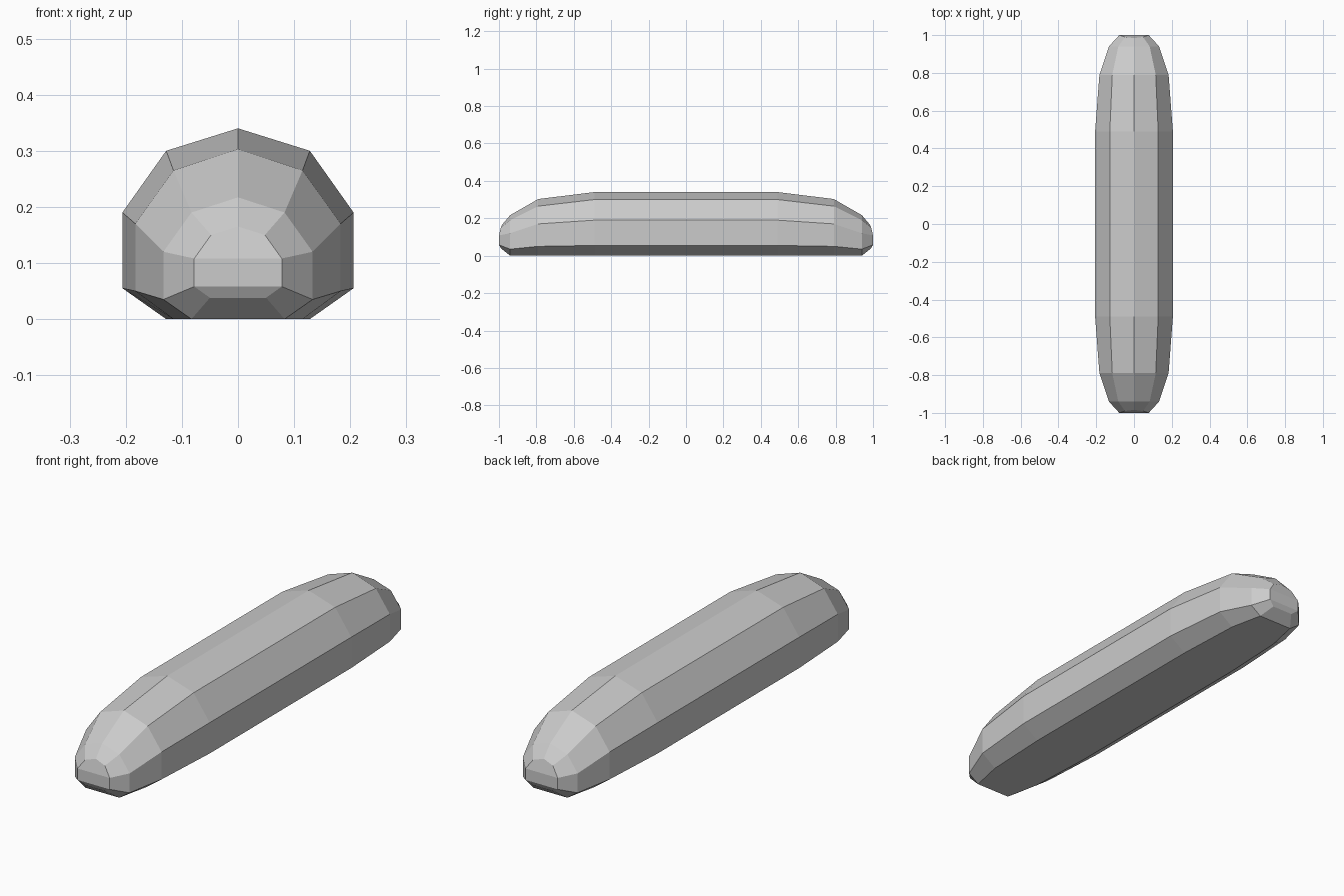
import bpy
import bmesh

cube = bpy.data.objects.get("Cube")
if cube:
    bpy.data.objects.remove(cube)

grey = bpy.data.materials.new("light grey")
grey.use_nodes = True
colour = (0.6, 0.6, 0.6, 1)
grey.diffuse_color = colour
grey.node_tree.nodes["Principled BSDF"].inputs["Base Color"].default_value = colour

# Half cross-sections from base to crest as (x, z), with distance from the middle
SECTIONS = [
    (0.49, [(0.128, 0), (0.206, 0.055), (0.206, 0.19), (0.128, 0.30), (0, 0.34)]),
    (0.79, [(0.115, 0), (0.183, 0.05), (0.183, 0.17), (0.115, 0.265), (0, 0.303)]),
    (0.94, [(0.083, 0), (0.133, 0.035), (0.133, 0.12), (0.083, 0.19), (0, 0.217)]),
    (1.0, [(0.05, 0.038), (0.078, 0.058), (0.078, 0.108), (0.048, 0.15), (0, 0.165)]),
]
# The tip leans back slightly above and below its upright middle band
TIP_LEAN = [0.012, 0, 0, 0.01, 0.016]

bm = bmesh.new()


def add_ring(half, y, lean, side):
    right = [bm.verts.new((x, side * (y - d), z)) for (x, z), d in zip(half, lean)]
    left = [bm.verts.new((-x, side * (y - d), z))
            for (x, z), d in list(zip(half, lean))[-2::-1]]
    return right + left


def bridge(a, b):
    for i in range(len(a)):
        j = (i + 1) % len(a)
        bm.faces.new((a[i], a[j], b[j], b[i]))


def add_end(side):
    rings = [add_ring(half, y, TIP_LEAN if y == 1 else [0] * len(half), side)
             for y, half in SECTIONS]
    for a, b in zip(rings, rings[1:]):
        bridge(a, b)
    # Three bands close the tip
    tip = rings[-1]
    bm.faces.new((tip[0], tip[1], tip[7], tip[8]))
    bm.faces.new((tip[1], tip[2], tip[6], tip[7]))
    bm.faces.new(tip[2:7])
    return rings[0]


# Two tapered ends joined by the long middle
bridge(add_end(-1), add_end(1))
bmesh.ops.recalc_face_normals(bm, faces=bm.faces)

mesh = bpy.data.meshes.new("long_loaf")
bm.to_mesh(mesh)
bm.free()
mesh.materials.append(grey)
loaf = bpy.data.objects.new("long_loaf", mesh)
bpy.context.collection.objects.link(loaf)
